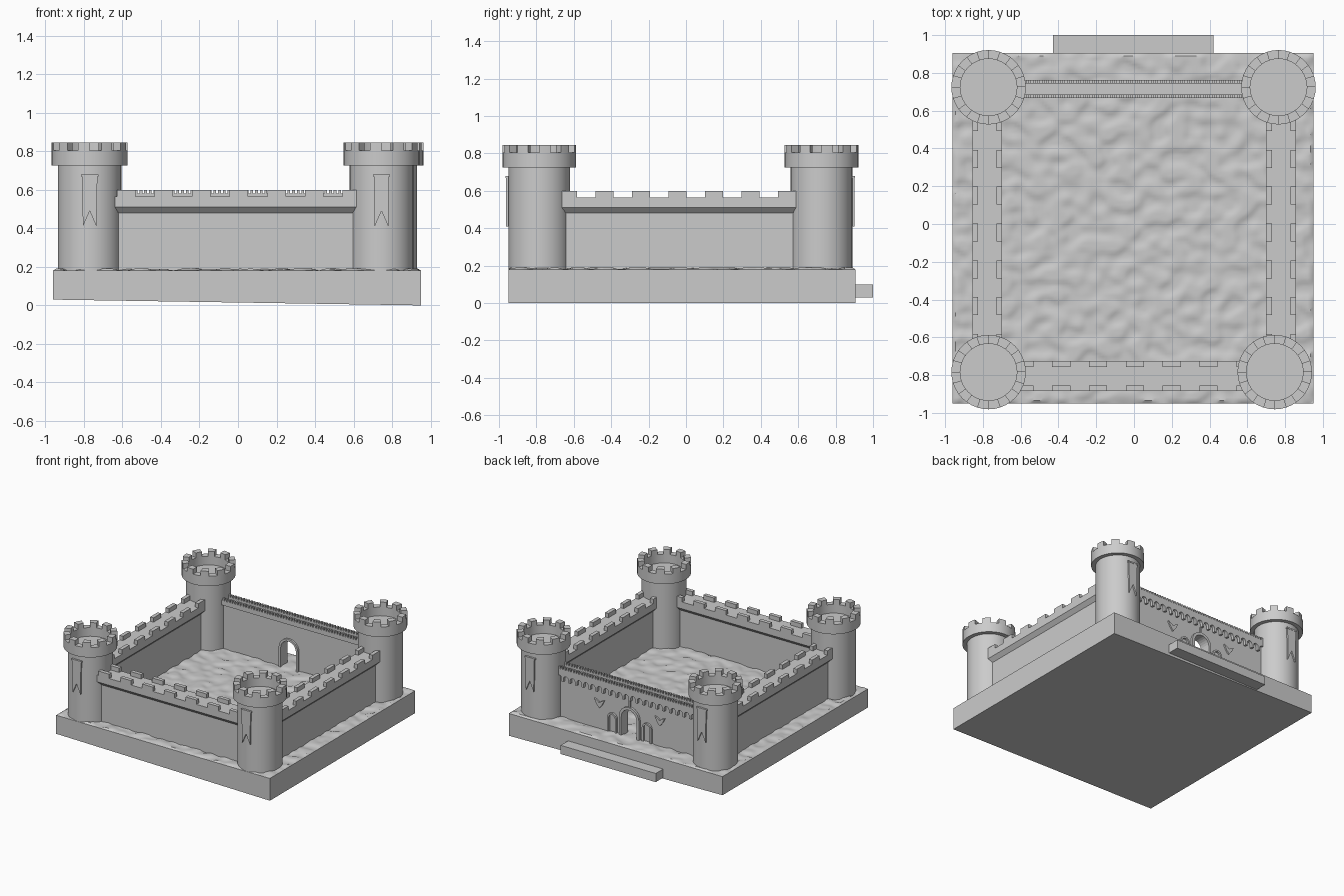
import bpy, bmesh
from math import sin, cos, pi, radians
from mathutils import Vector, noise

if "Cube" in bpy.data.objects:
    bpy.data.objects.remove(bpy.data.objects["Cube"])


def finish(name, bm, smooth=False):
    bmesh.ops.recalc_face_normals(bm, faces=bm.faces)
    me = bpy.data.meshes.new(name)
    bm.to_mesh(me)
    bm.free()
    ob = bpy.data.objects.new(name, me)
    bpy.context.collection.objects.link(ob)
    if smooth:
        bpy.ops.object.select_all(action='DESELECT')
        ob.select_set(True)
        bpy.context.view_layer.objects.active = ob
        bpy.ops.object.shade_smooth_by_angle(angle=radians(35))
    return ob


def prism(bm, pts, d0, d1, plane='xz'):
    """Extrude a 2D outline from d0 to d1 along the remaining axis."""
    place = {'xz': lambda a, b, d: (a, d, b),
             'yz': lambda a, b, d: (d, a, b),
             'xy': lambda a, b, d: (a, b, d)}[plane]
    lo = [bm.verts.new(place(a, b, d0)) for a, b in pts]
    hi = [bm.verts.new(place(a, b, d1)) for a, b in pts]
    bm.faces.new(lo)
    bm.faces.new(hi[::-1])
    n = len(pts)
    for i in range(n):
        j = (i + 1) % n
        bm.faces.new((lo[i], lo[j], hi[j], hi[i]))


def box(bm, x0, x1, y0, y1, z0, z1):
    prism(bm, [(x0, y0), (x1, y0), (x1, y1), (x0, y1)], z0, z1, 'xy')


def lathe(bm, profile, cx, cy, n=40):
    rings = [[bm.verts.new((cx + r * cos(2 * pi * i / n), cy + r * sin(2 * pi * i / n), z))
              for i in range(n)] for r, z in profile]
    for a, b in zip(rings, rings[1:]):
        for i in range(n):
            j = (i + 1) % n
            bm.faces.new((a[i], a[j], b[j], b[i]))
    bm.faces.new(rings[0])
    bm.faces.new(rings[-1])


def arch(cx, r, z0, spring, n=12):
    """Outline of a round arch, left foot to right foot."""
    curve = [(cx - r * cos(pi * i / n), spring + r * sin(pi * i / n)) for i in range(n + 1)]
    return [(cx - r, z0)] + curve + [(cx + r, z0)]


X0, X1, Y0, Y1 = -.96, .95, -.95, .905

# Base slab with slightly slanted underside
bm = bmesh.new()
prism(bm, [(X0, .03), (X1, 0), (X1, .18), (X0, .18)], Y0, Y1)
finish("base", bm)

# Uneven stone paving
bm = bmesh.new()
N = 120
grid = []
for i in range(N + 1):
    row = []
    for j in range(N + 1):
        x, y = X0 + (X1 - X0) * i / N, Y0 + (Y1 - Y0) * j / N
        h = noise.noise(Vector((x * 11, y * 13, 2.0)))
        z = .187 + max(-.006, min(.004, h * .02))
        if i in (0, N) or j in (0, N):
            z = .18
        row.append(bm.verts.new((x, y, z)))
    grid.append(row)
for i in range(N):
    for j in range(N):
        bm.faces.new((grid[i][j], grid[i + 1][j], grid[i + 1][j + 1], grid[i][j + 1]))
finish("paving", bm, True)

# Entrance step
bm = bmesh.new()
box(bm, -.43, .42, .9, 1.0, .03, .10)
finish("entrance_step", bm)

# Corner towers, hollow crown with ten merlons
towers = {"front_left": (-.77, -.784), "front_right": (.745, -.784),
          "back_left": (-.77, .724), "back_right": (.765, .724)}
for label, (cx, cy) in towers.items():
    bm = bmesh.new()
    lathe(bm, [(.165, .175), (.165, .725), (.197, .725), (.197, .805),
               (.15, .805), (.15, .735)], cx, cy)
    for k in range(10):
        angs = [2 * pi * (k / 10 + s / 40) for s in range(3)]
        ring = [(cx + .197 * cos(a), cy + .197 * sin(a)) for a in angs]
        ring += [(cx + .15 * cos(a), cy + .15 * sin(a)) for a in reversed(angs)]
        prism(bm, ring, .803, .845, 'xy')
    finish("tower_" + label, bm, True)

    # Swallowtail banner with its rod
    s = -1 if cy < 0 else 1
    y = cy + s * .172
    bm = bmesh.new()
    prism(bm, [(cx - .04, .67), (cx - .035, .41), (cx, .49), (cx + .035, .41), (cx + .04, .67)],
          y - .006, y + .006)
    box(bm, cx - .045, cx + .045, y - .008, y + .008, .668, .68)
    finish("banner_" + label, bm)


# Three plain walls: flared top, merlons along both edges
def wall(name, c, d0, d1, plane, merlon_mid):
    bm = bmesh.new()
    t, w = .05, .079
    prism(bm, [(c - t, .175), (c - t, .48), (c - w, .51), (c - w, .565),
               (c + w, .565), (c + w, .51), (c + t, .48), (c + t, .175)], d0, d1, plane)
    for k in range(-3, 4):
        m = merlon_mid + k * .195
        for a in (c - w, c + w - .03):
            prism(bm, [(a, .56), (a + .03, .56), (a + .03, .60), (a, .60)],
                  m - .048, m + .048, plane)
    finish(name, bm)


wall("front_wall", -.805, -.77, .745, 'yz', .005)
wall("left_wall", -.777, -.78, .72, 'xz', -.045)
wall("right_wall", .779, -.78, .72, 'xz', -.045)

# Gate wall with arched opening and top slab
G = -.02
bm = bmesh.new()
prism(bm, [(-.77, .175)] + arch(G, .068, .175, .34) + [(.76, .175), (.76, .55), (-.77, .55)],
      .685, .74)
box(bm, -.77, .76, .668, .763, .545, .567)
finish("gate_wall", bm)

# Fine toothed parapets on the gate wall
bm = bmesh.new()
for y0 in (.668, .745):
    box(bm, -.63, .63, y0, y0 + .018, .56, .582)
    for k in range(-25, 26):
        box(bm, k * .024 - .007, k * .024 + .007, y0, y0 + .018, .58, .60)
finish("gate_wall_teeth", bm)

# Row of hanging arches under the parapet
bm = bmesh.new()
pts = [(-.63, .55), (-.63, .485)]
for k in range(21):
    pts += arch(-.6 + k * .06, .021, .485, .51, 6)
pts += [(.63, .485), (.63, .55)]
prism(bm, pts, .735, .763)
finish("hanging_arches", bm)


# Raised arch mouldings around the gate and the blind side arches
def moulding(bm, cx, r, t, spring, y0, y1):
    prism(bm, arch(cx, r + t, .175, spring) + arch(cx, r, .175, spring)[::-1], y0, y1)


bm = bmesh.new()
moulding(bm, G, .068, .022, .34, .735, .758)
moulding(bm, G, .068, .018, .34, .670, .690)
box(bm, G - .008, G + .008, .735, .752, .425, .48)
finish("gate_frame", bm)
bm = bmesh.new()
for s in (-1, 1):
    moulding(bm, G + s * .155, .028, .014, .30, .735, .755)
finish("side_arches", bm)

# Small shields on the gate wall
bm = bmesh.new()
for s in (-1, 1):
    x = G + s * .27
    prism(bm, [(x, .35), (x + .025, .38), (x + .045, .42), (x + .022, .412), (x, .395),
               (x - .022, .412), (x - .045, .42), (x - .025, .38)], .735, .752)
finish("wall_shields", bm)
